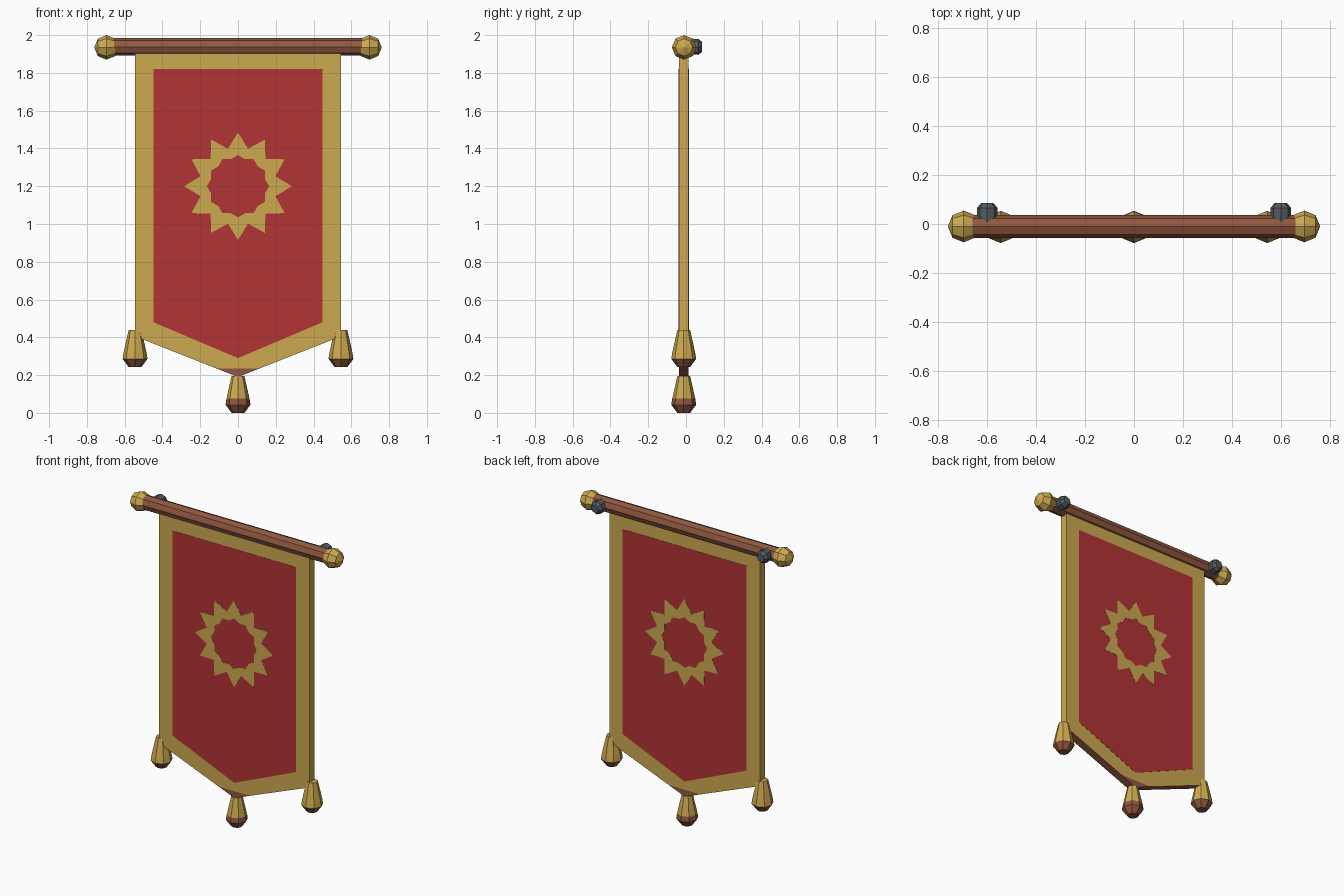
import bpy, bmesh, math
from mathutils import Vector

if "Cube" in bpy.data.objects:
    bpy.data.objects.remove(bpy.data.objects["Cube"])

def material(name, rgb):
    m = bpy.data.materials.new(name)
    m.diffuse_color = (*rgb, 1)
    m.use_nodes = True
    m.node_tree.nodes["Principled BSDF"].inputs["Base Color"].default_value = m.diffuse_color
    return m

GOLD = material("gold", (0.61, 0.40, 0.082))
RED = material("red_cloth", (0.445, 0.034, 0.036))
BROWN = material("brown_wood", (0.28, 0.098, 0.052))
GREY = material("iron_grey", (0.085, 0.108, 0.122))
CY = -0.012                                   # middle of the cloth and rod in y

def finish(bm, name, mats, rule=None):
    bmesh.ops.recalc_face_normals(bm, faces=bm.faces[:])
    bm.normal_update()
    if rule:
        for f in bm.faces:
            f.material_index = rule(f)
    me = bpy.data.meshes.new(name)
    bm.to_mesh(me)
    bm.free()
    for m in mats:
        me.materials.append(m)
    ob = bpy.data.objects.new(name, me)
    bpy.context.collection.objects.link(ob)
    return ob

def lathe(name, profile, axis, loc, mats, rule=None, n=8):
    """Spin (radius, height) points around the x, y or z axis."""
    bm = bmesh.new()
    rings = []
    for r, h in profile:
        ring = []
        for k in range(n):
            a = 2 * math.pi * k / n
            u, v = r * math.cos(a), r * math.sin(a)
            p = {"x": (h, u, v), "y": (u, h, v), "z": (u, v, h)}[axis]
            ring.append(bm.verts.new(Vector(loc) + Vector(p)))
        rings.append(ring)
    for a, b in zip(rings, rings[1:]):
        for k in range(n):
            j = (k + 1) % n
            bm.faces.new((a[k], a[j], b[j], b[k]))
    bm.faces.new(rings[0])
    bm.faces.new(rings[-1])
    bmesh.ops.remove_doubles(bm, verts=bm.verts[:], dist=1e-5)
    return finish(bm, name, mats, rule)

def slab(polys, y0, y1):
    """Extrude flat (x, z) polygons from y0 to y1."""
    bm = bmesh.new()
    for poly in polys:
        bm.faces.new([bm.verts.new((x, y0, z)) for x, z in poly])
    bmesh.ops.remove_doubles(bm, verts=bm.verts[:], dist=1e-5)
    ext = bmesh.ops.extrude_face_region(bm, geom=bm.faces[:])
    for v in ext["geom"]:
        if isinstance(v, bmesh.types.BMVert):
            v.co.y = y1
    return bm

def pennant(w, top, corner, tip):
    return [(-w, top), (-w, corner), (0, tip), (w, corner), (w, top)]

# Gold cloth with brown underside and brown tip
bm = slab([pennant(0.545, 1.93, 0.405, 0.19)], CY - 0.026, CY + 0.026)
bmesh.ops.bisect_plane(bm, geom=bm.verts[:] + bm.edges[:] + bm.faces[:],
                       plane_co=(0, 0, 0.235), plane_no=(0, 0, 1))
finish(bm, "banner_cloth", [GOLD, BROWN],
       lambda f: int(f.normal.z < -0.5 or f.calc_center_median().z < 0.235))

# Red panel and sun emblem on both sides
def polar(r, k):
    a = math.pi / 12 * k
    return (r * math.sin(a), 1.2 + r * math.cos(a))

outer = [polar(0.205 if k % 2 else 0.285, k) for k in range(24)]
inner = [polar(0.148 if k % 2 else 0.165, k) for k in range(24)]
sun = [[outer[k - 1], outer[k], inner[k], inner[k - 1]] for k in range(24)]
for side, s in (("front", -1), ("back", 1)):
    face = CY + s * 0.026
    finish(slab([pennant(0.448, 1.82, 0.48, 0.29)], face - s * 0.003, face + s * 0.0015),
           side + "_red_panel", [RED])
    finish(slab(sun, face - s * 0.002, face + s * 0.003), side + "_sun_emblem", [GOLD])

# Rod
ROD_Z = 1.938
lathe("rod", [(0.047, -0.69), (0.047, 0.69)], "x", (0, CY + 0.002, ROD_Z), [BROWN])

# Finials and wall brackets at both ends
R = 0.065
ball = [(R * math.sin(math.pi * i / 4), -R * math.cos(math.pi * i / 4)) for i in range(5)]
bracket = [(0.026, -0.035), (0.04, -0.015), (0.042, 0.066), (0.026, 0.085)]
for side, s in (("left", -1), ("right", 1)):
    lathe(side + "_finial", ball, "x", (s * 0.696, CY + 0.002, 1.935), [GOLD])
    lathe(side + "_bracket", bracket, "y", (s * 0.6, 0, ROD_Z), [GREY])

# Tassels: gold bells with brown bottoms, the middle one with a brown band
bell = [(0.034, 0.195), (0.05, 0.125), (0.061, 0.075), (0.066, 0.043), (0.034, 0)]
for name, x, z, brown_top in (("left", -0.545, 0.243, 0.04), ("right", 0.545, 0.243, 0.04),
                              ("middle", 0, 0, 0.07)):
    lathe(name + "_tassel", bell, "z", (x, CY, z), [GOLD, BROWN],
          lambda f: int(f.calc_center_median().z < z + brown_top))
